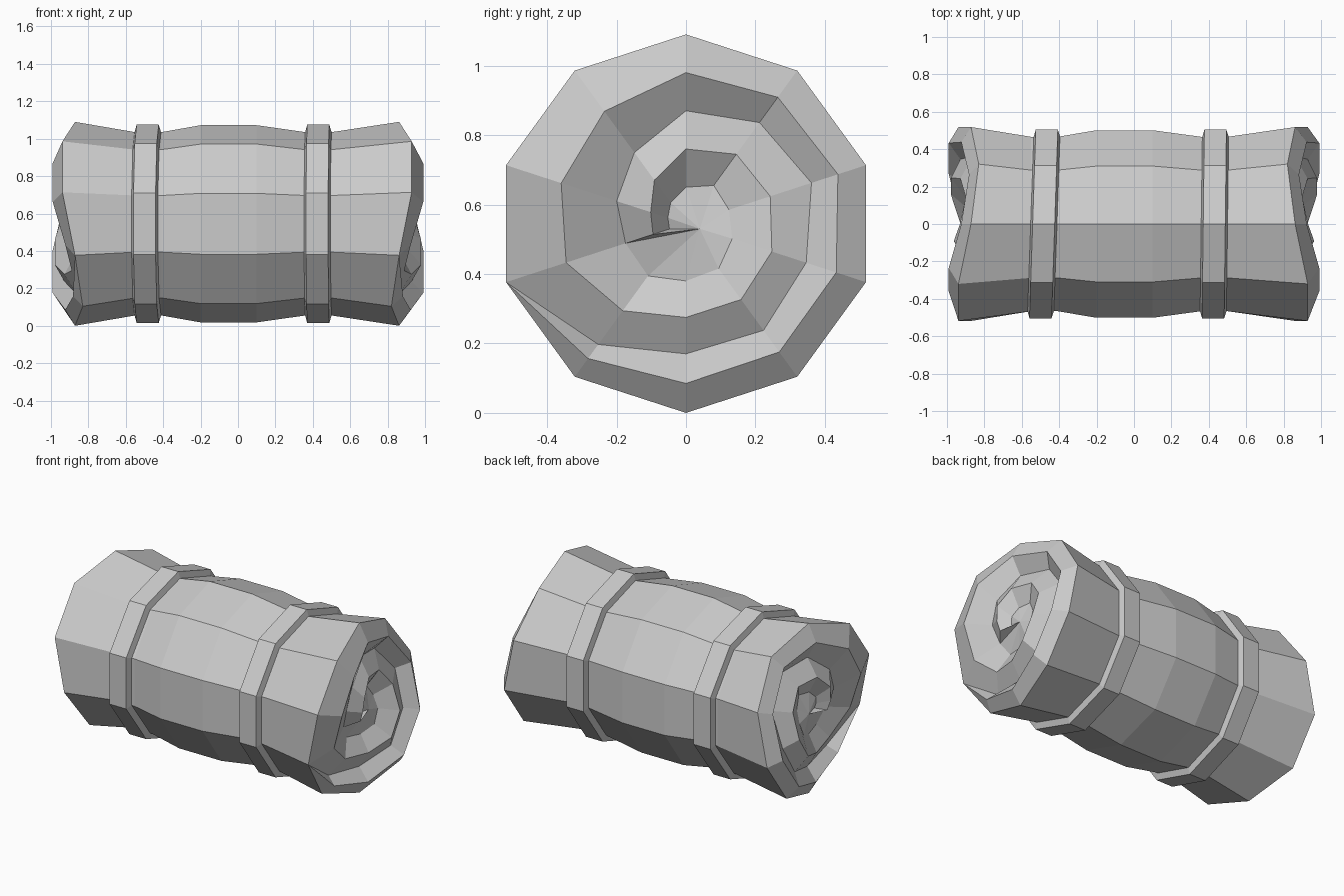
import bpy, bmesh
from math import sin, cos, radians

if "Cube" in bpy.data.objects:
    bpy.data.objects.remove(bpy.data.objects["Cube"])

N, CZ = 10, 0.545
STEP = radians(36)


def pt(k, r, x):
    # decagon direction k, counted from the top toward the front
    return (x, -r * sin(k * STEP), CZ + r * cos(k * STEP))


def wave(k, r=0.545):
    # slanted, wavy end of the roll, flattening toward the middle
    return 0.88 + 0.06 * min(1, r / 0.35) * cos(2 * (k * STEP - radians(54)))


def bridge(bm, a, b):
    for i in range(N):
        j = (i + 1) % N
        bm.faces.new((a[i], a[j], b[j], b[i]))


def finish(bm, name):
    bmesh.ops.recalc_face_normals(bm, faces=bm.faces)
    me = bpy.data.meshes.new(name)
    bm.to_mesh(me)
    bm.free()
    ob = bpy.data.objects.new(name, me)
    bpy.context.collection.objects.link(ob)
    return ob


# spiral radii, one per 36 degrees: raised cloth edge and groove beside it
RIDGE = [.545, .48, .46, .457, .455, .46, .45, .435, .40, .378, .363,
         .31, .27, .27, .26, .255, .247, .215, .155, .107, .10]
GROOVE = [.545, .43, .375, .38, .364, .38, .36, .325, .253, .21, .183,
          .186, .165, .16, .14, .13, .136, .105, .075, .055, .05]


def spiral_end(bm, rim, s):
    def curve(radii, lift):
        out = [rim[3]]
        for i, r in enumerate(radii[1:], 1):
            out.append(bm.verts.new(pt(3 + i, r, s * (wave(3 + i, r) + lift))))
        return out

    def face(*vs):
        vs = list(dict.fromkeys(vs))
        if len(vs) > 2:
            bm.faces.new(vs)

    a, b = curve(RIDGE, 0.062), curve(GROOVE, 0.0)
    for k in range(20):
        if k < 10:
            face(rim[(3 + k) % N], rim[(4 + k) % N], a[k + 1], a[k])
            face(b[k], b[k + 1], a[k + 11], a[k + 10])
        face(a[k], a[k + 1], b[k + 1], b[k])
    # core of the roll
    c = bm.verts.new((s * 0.90, 0.04, 0.53))
    loop = b[10:] + [a[20]]
    for i in range(len(loop)):
        face(loop[i], loop[(i + 1) % len(loop)], c)


# rolled body, pinched under the straps
bm = bmesh.new()
left = [bm.verts.new(pt(k, .545, -wave(k) - .01)) for k in range(N)]
right = [bm.verts.new(pt(k, .545, wave(k))) for k in range(N)]
rings = [left]
for x, r in ((-.55, .49), (-.41, .49), (-.2, .527), (.1, .527), (.36, .49), (.5, .49)):
    rings.append([bm.verts.new(pt(k, r, x)) for k in range(N)])
rings.append(right)
for r0, r1 in zip(rings, rings[1:]):
    bridge(bm, r0, r1)
spiral_end(bm, left, -1)
spiral_end(bm, right, 1)
finish(bm, "rolled_blanket")

# two bevelled straps, slightly slanted
PROFILE = ((-.075, .475), (-.06, .53), (.058, .53), (.075, .475))
for name, x0, slant in (("strap_left", -.482, .022), ("strap_right", .43, .008)):
    bm = bmesh.new()
    loops = [[bm.verts.new(pt(k, r, x0 + dx - slant * .8 * sin(k * STEP)))
              for k in range(N)] for dx, r in PROFILE]
    for i in range(4):
        bridge(bm, loops[i], loops[(i + 1) % 4])
    finish(bm, name)
